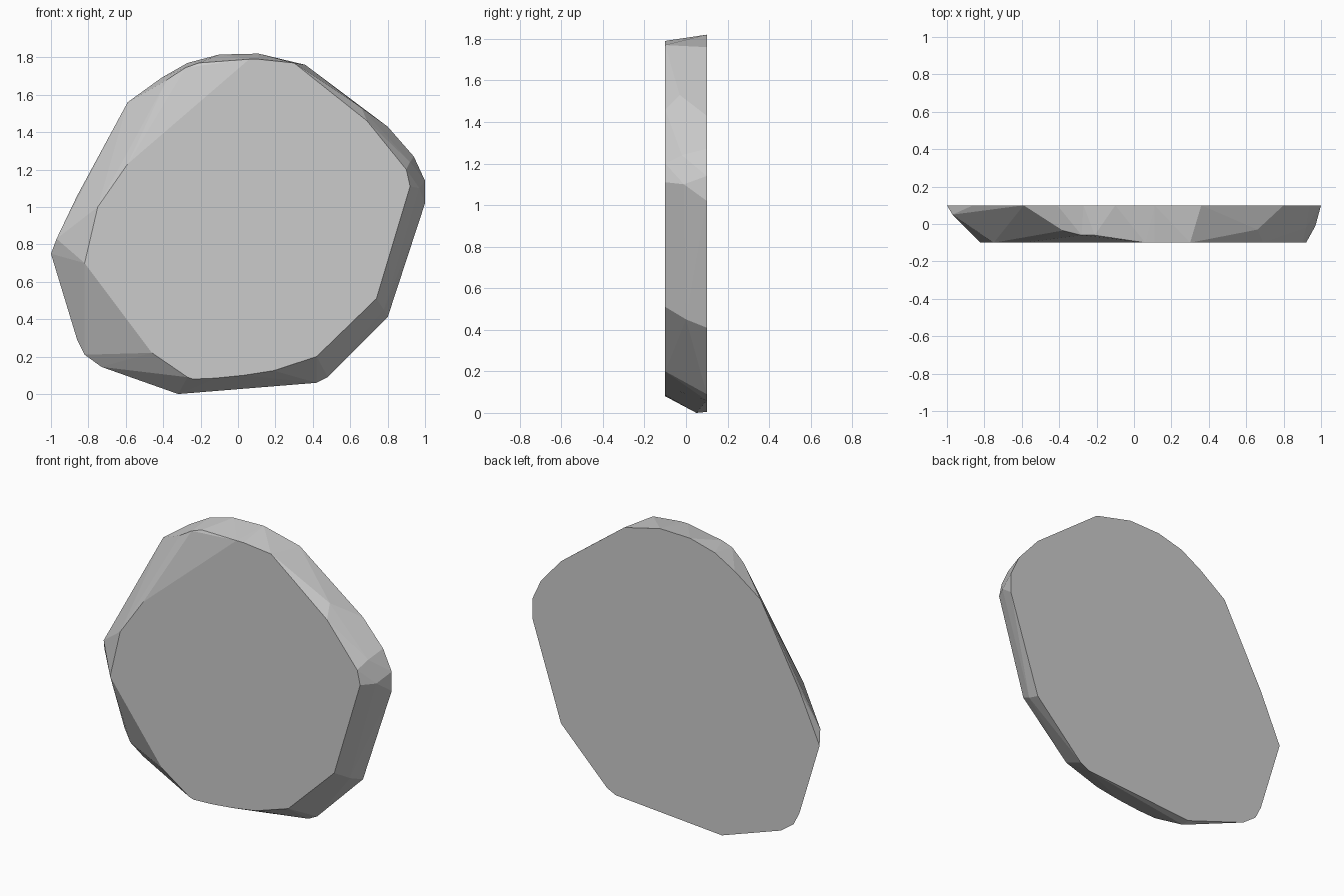
import bpy, bmesh

# Outlines as (x, z): small front face, larger back face
front = [(0.06, 1.79), (0.11, 1.79), (0.30, 1.77), (0.69, 1.46), (0.90, 1.20),
         (0.92, 1.11), (0.74, 0.51), (0.42, 0.20), (0.19, 0.125), (0.03, 0.10),
         (-0.12, 0.085), (-0.24, 0.08), (-0.27, 0.09), (-0.46, 0.22),
         (-0.82, 0.70), (-0.75, 1.00), (-0.59, 1.23)]
back = [(0.11, 1.82), (-0.10, 1.815), (-0.27, 1.77), (-0.41, 1.69), (-0.59, 1.56),
        (-0.86, 1.06), (-1.0, 0.75), (-0.86, 0.29), (-0.82, 0.21), (-0.73, 0.145),
        (-0.32, 0.005), (0.42, 0.06), (0.48, 0.09), (0.80, 0.41), (1.0, 1.02),
        (1.0, 1.14), (0.94, 1.27), (0.80, 1.43), (0.36, 1.76)]
# Chipped corners between the two faces
chips = [(-0.38, -0.035, 1.68), (-0.28, -0.06, 1.745), (-0.21, -0.06, 1.77),
         (-0.97, 0.05, 0.83), (-0.72, 0.0, 0.44), (-0.36, -0.06, 0.13),
         (-0.32, 0.05, 0.0), (0.66, -0.03, 1.53), (0.97, -0.01, 1.10),
         (0.92, -0.02, 1.24), (0.78, 0.0, 0.45)]

# Flat stone slab: convex hull of outlines and chips
bm = bmesh.new()
for x, z in front:
    bm.verts.new((x, -0.1, z))
for x, z in back:
    bm.verts.new((x, 0.1, z))
for p in chips:
    bm.verts.new(p)
bmesh.ops.convex_hull(bm, input=bm.verts[:])
bmesh.ops.delete(bm, geom=[v for v in bm.verts if not v.link_faces], context='VERTS')
bmesh.ops.dissolve_limit(bm, angle_limit=0.02, verts=bm.verts[:], edges=bm.edges[:])
bmesh.ops.recalc_face_normals(bm, faces=bm.faces[:])

mesh = bpy.data.meshes.new("stone_slab")
bm.to_mesh(mesh)
bm.free()
bpy.context.collection.objects.link(bpy.data.objects.new("stone_slab", mesh))
